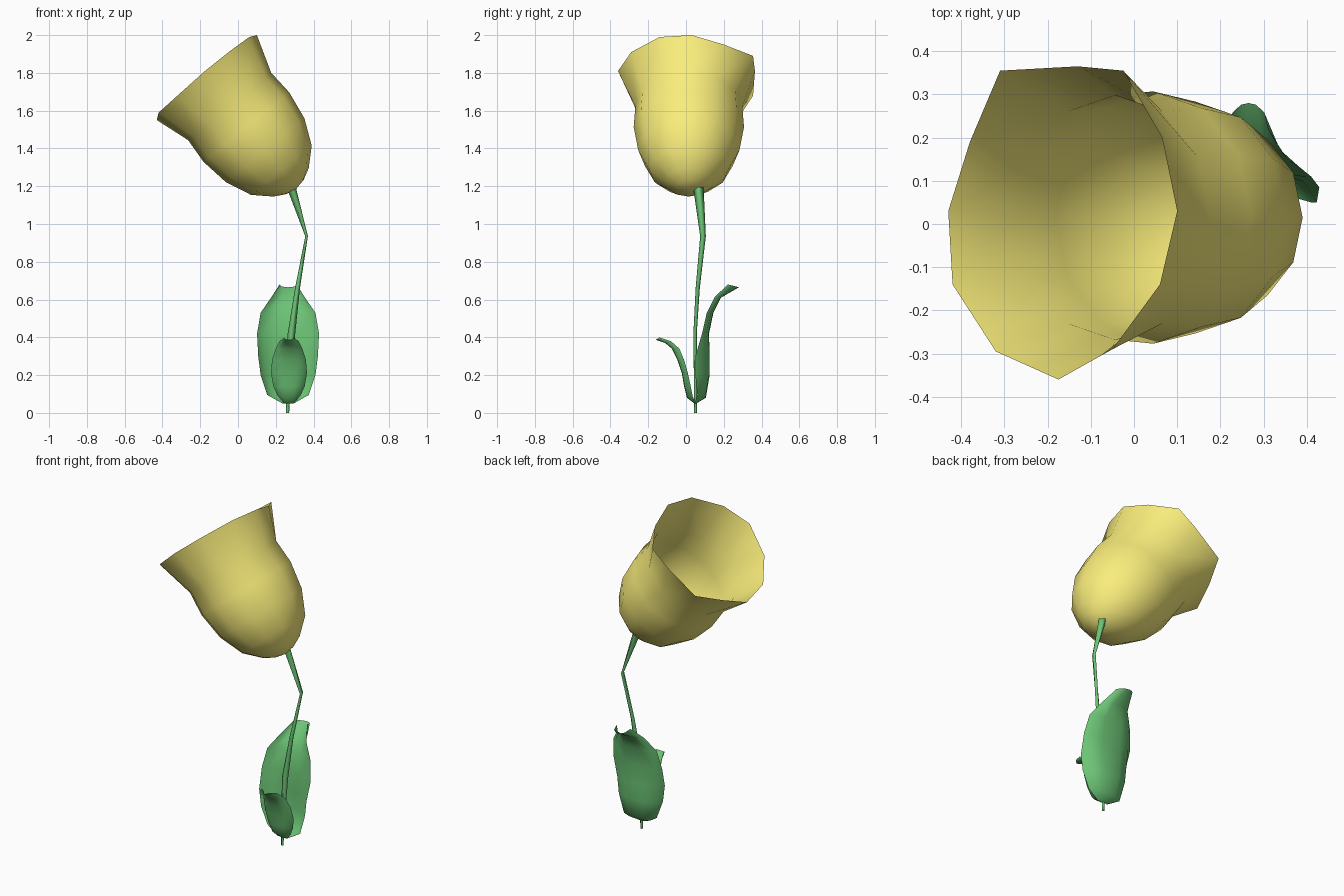
import bpy, bmesh
from math import sin, cos, pi
from mathutils import Vector


def material(name, color):
    m = bpy.data.materials.new(name)
    m.diffuse_color = (*color, 1)
    return m


YELLOW = material("petal_yellow", (0.95, 0.85, 0.2))
GREEN = material("leaf_green", (0.15, 0.55, 0.18))


def skin(name, rows, mat, closed):
    """Join rows of points into a smooth surface, optionally wrapping around."""
    bm = bmesh.new()
    grid = [[bm.verts.new(p) for p in row] for row in rows]
    for lo, hi in zip(grid, grid[1:]):
        n = len(lo)
        for i in range(n if closed else n - 1):
            j = (i + 1) % n
            bm.faces.new((lo[i], lo[j], hi[j], hi[i]))
    bmesh.ops.remove_doubles(bm, verts=bm.verts, dist=1e-5)
    bmesh.ops.recalc_face_normals(bm, faces=bm.faces)
    for f in bm.faces:
        f.smooth = True
    me = bpy.data.meshes.new(name)
    bm.to_mesh(me)
    bm.free()
    me.materials.append(mat)
    ob = bpy.data.objects.new(name, me)
    bpy.context.collection.objects.link(ob)
    return ob


# Bloom: twelve-sided cup on a tilted axis, ending in a wavy rim
SIDES = 12
base = Vector((0.29, 0.015, 1.21))
axis = Vector((-0.63, 0, 0.777))
side = Vector((0.777, 0, 0.63))
across = Vector((0, 1, 0))
profile = [(0, -0.03), (0.06, -0.018), (0.12, 0.014), (0.207, 0.096),
           (0.268, 0.233), (0.292, 0.39), (0.283, 0.53)]
rows = []
for r, h in profile:
    rows.append([base + axis * h + r * (side * cos(t) + across * sin(t))
                 for t in (2 * pi * i / SIDES for i in range(SIDES))])
rim = [(0.1, 0.03, 2.0), (0.065, 0.2, 1.95), (-0.025, 0.355, 1.89),
       (-0.13, 0.365, 1.81), (-0.31, 0.355, 1.68), (-0.38, 0.19, 1.61),
       (-0.43, 0.03, 1.55), (-0.42, -0.14, 1.59), (-0.32, -0.295, 1.68),
       (-0.175, -0.36, 1.81), (-0.05, -0.29, 1.91), (0.06, -0.14, 1.99)]
rows.append([Vector(p) for p in rim])
skin("bloom", rows, YELLOW, True)

# Stem: thin bent stalk (x, y, z, half width, half depth)
path = [(0.263, 0.05, 0, 0.008, 0.008), (0.265, 0.05, 0.15, 0.012, 0.008),
        (0.283, 0.048, 0.42, 0.02, 0.009), (0.315, 0.062, 0.66, 0.013, 0.011),
        (0.363, 0.09, 0.935, 0.007, 0.015), (0.28, 0.065, 1.2, 0.025, 0.028)]
rows = [[(x + a * cos(t), y + b * sin(t), z)
         for t in (pi / 2 * i for i in range(4))] for x, y, z, a, b in path]
skin("stem", rows, GREEN, True)


def leaf(name, x, spine):
    """Cupped leaf; rows are z, spine y, half width, edge y, edge lift."""
    rows = []
    for z, yc, w, ye, lift in spine:
        rows.append([(x + w * sin(u * pi / 2), yc + (ye - yc) * u * u,
                      z + lift * u * u)
                     for u in (-1, -0.6, -0.25, 0, 0.25, 0.6, 1)])
    return skin(name, rows, GREEN, False)


# Leaves: tall one behind the stem, short one in front
leaf("back_leaf", 0.265, [
    (0.05, 0.055, 0.03, 0.045, 0), (0.08, 0.105, 0.11, 0.06, 0.015),
    (0.2, 0.125, 0.145, 0.05, 0), (0.3, 0.125, 0.158, 0.05, 0),
    (0.42, 0.122, 0.164, 0.085, 0), (0.53, 0.145, 0.145, 0.11, 0),
    (0.61, 0.185, 0.09, 0.15, 0), (0.665, 0.28, 0.045, 0.22, 0.015)])
leaf("front_leaf", 0.27, [
    (0.05, 0.045, 0.025, 0.05, 0), (0.08, 0.005, 0.06, 0.035, 0.01),
    (0.14, -0.01, 0.083, 0.025, 0), (0.21, -0.022, 0.095, 0.01, 0),
    (0.28, -0.045, 0.09, -0.01, 0), (0.34, -0.075, 0.07, -0.035, 0),
    (0.37, -0.11, 0.05, -0.08, 0.01), (0.387, -0.16, 0.025, -0.14, 0.012)])
